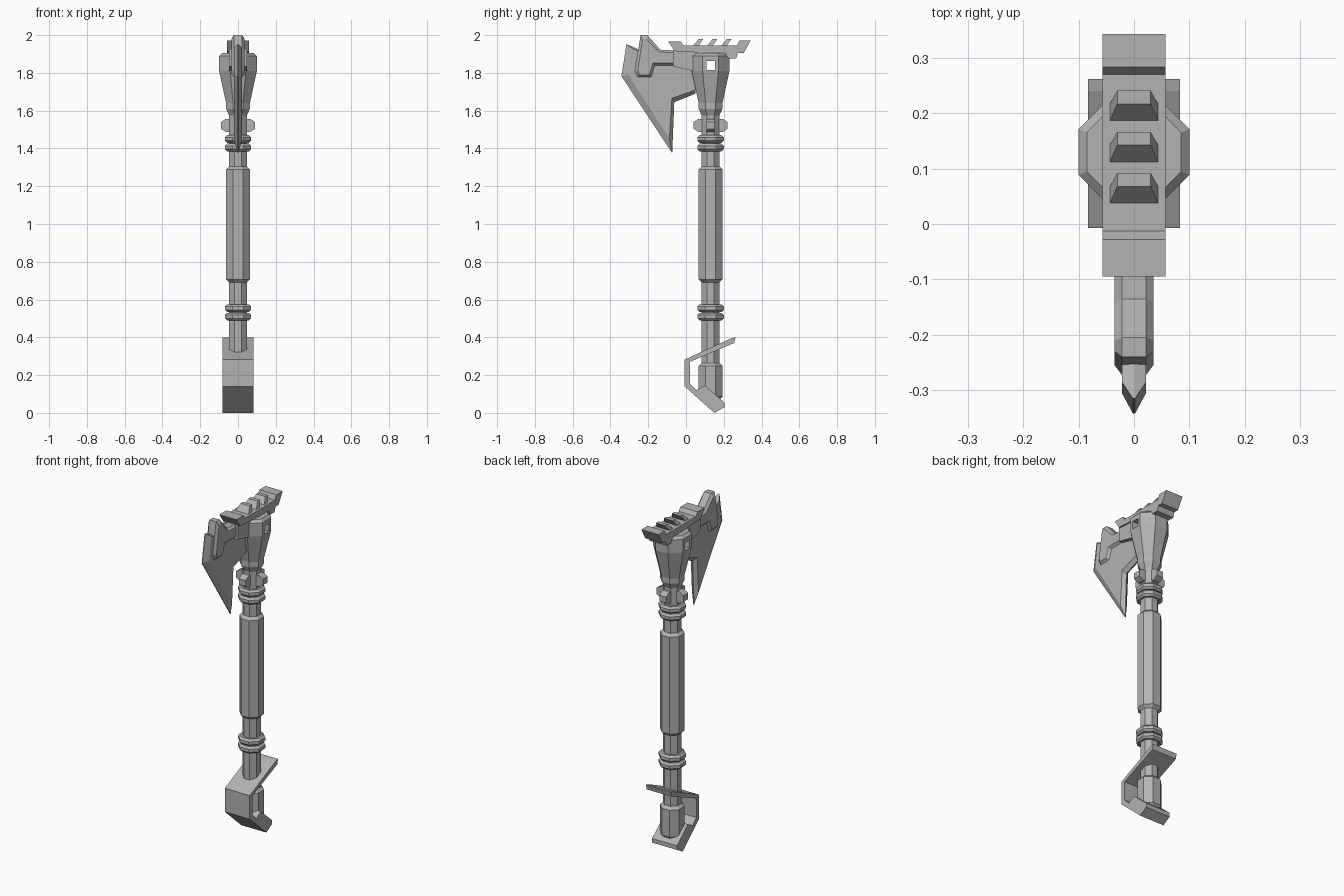
import bpy, bmesh, math
from mathutils import Matrix, Vector

default_cube = bpy.data.objects.get("Cube")
if default_cube:
    bpy.data.objects.remove(default_cube, do_unlink=True)

SHAFT_Y = 0.13
SIDES = 8

# One plain grey metal
metal = bpy.data.materials.new("grey_metal")
metal.use_nodes = True
GREY = (0.45, 0.45, 0.45, 1)
metal.diffuse_color = GREY
metal.node_tree.nodes["Principled BSDF"].inputs["Base Color"].default_value = GREY


def finish(name, bm):
    """Turn a bmesh into a flat shaded object."""
    bmesh.ops.recalc_face_normals(bm, faces=bm.faces)
    mesh = bpy.data.meshes.new(name)
    bm.to_mesh(mesh)
    bm.free()
    mesh.materials.append(metal)
    obj = bpy.data.objects.new(name, mesh)
    bpy.context.collection.objects.link(obj)
    return obj


def loft(name, loops):
    """Join equal-length loops of points and cap both ends."""
    bm = bmesh.new()
    rings = [[bm.verts.new(p) for p in loop] for loop in loops]
    for low, high in zip(rings, rings[1:]):
        for i in range(len(low)):
            j = (i + 1) % len(low)
            bm.faces.new((low[i], low[j], high[j], high[i]))
    for cap in (rings[0], rings[-1]):
        bm.faces.new(cap)
    return finish(name, bm)


def turned(name, profile):
    """Octagonal column around the shaft axis; profile is (flat radius, z)."""
    def ring(radius, z):
        corner = radius / math.cos(math.pi / SIDES)
        angles = [math.tau * (i + 0.5) / SIDES for i in range(SIDES)]
        return [(corner * math.cos(a), SHAFT_Y + corner * math.sin(a), z) for a in angles]
    return loft(name, [ring(r, z) for r, z in profile])


def plate(name, outline, half, inner=None, rim=None):
    """Side outline in (y, z) extruded across x, optionally with bevelled faces."""
    def layer(points, x):
        return [(x, y, z) for y, z in points]
    if inner is None:
        return loft(name, [layer(outline, -half), layer(outline, half)])
    return loft(name, [layer(inner, -half), layer(outline, -rim),
                       layer(outline, rim), layer(inner, half)])


def chamfered(name, radius, low, high, chamfer):
    """Octagonal sleeve with chamfered ends."""
    return turned(name, [(radius - chamfer, low), (radius, low + chamfer),
                         (radius, high - chamfer), (radius - chamfer, high)])


# Shaft, grip and pommel
turned("shaft", [(0.047, 0.15), (0.047, 1.6)])
chamfered("grip", 0.063, 0.69, 1.305, 0.016)
chamfered("pommel", 0.063, 0.07, 0.265, 0.016)

# Paired rings at each end of the grip
for place, base in (("lower", 0.49), ("upper", 1.385)):
    for number in range(2):
        low = base + number * 0.045
        chamfered(f"{place}_ring_{number + 1}", 0.07, low, low + 0.04, 0.011)

# Octagonal head with a square hole through its sides
head = turned("head", [(0.047, 1.575), (0.063, 1.61), (0.063, 1.64),
                       (0.1, 1.81), (0.1, 1.89), (0.085, 1.905)])
bm = bmesh.new()
bmesh.ops.create_cube(bm, size=1)
bmesh.ops.scale(bm, vec=(1, 0.045, 0.048), verts=bm.verts)
bmesh.ops.translate(bm, vec=(0, SHAFT_Y, 1.838), verts=bm.verts)
cutter = finish("hole_cutter", bm)
cutter.hide_render = True
hole = head.modifiers.new("hole", "BOOLEAN")
hole.operation = "DIFFERENCE"
hole.solver = "EXACT"
hole.object = cutter
bpy.context.view_layer.objects.active = head
bpy.ops.object.modifier_apply(modifier=hole.name)
bpy.data.objects.remove(cutter, do_unlink=True)

# Four tapered lugs below the head
for number in range(4):
    turn = Matrix.Rotation(number * math.pi / 2, 3, "Z")
    centre = Vector((0, SHAFT_Y, 1.522))
    loops = []
    for reach, tall in ((0.04, 0.034), (0.065, 0.034), (0.09, 0.018)):
        corners = ((-1, -1), (1, -1), (1, 1), (-1, 1))
        loops.append([centre + turn @ Vector((reach, 0.022 * a, tall * b))
                      for a, b in corners])
    loft(f"lug_{number + 1}", loops)

# Blade with a sharpened rim
plate("blade",
      [(-0.315, 1.953), (-0.342, 1.783), (-0.073, 1.375), (-0.062, 1.645),
       (0.05, 1.69), (0.05, 1.88), (-0.2, 1.9)],
      0.022,
      [(-0.285, 1.93), (-0.305, 1.79), (-0.088, 1.45), (-0.075, 1.665),
       (0.05, 1.71), (0.05, 1.87), (-0.2, 1.89)],
      0.002)

# Thicker cheek plate over the top of the blade
plate("blade_cheek",
      [(-0.24, 2), (-0.272, 1.81), (-0.255, 1.778), (-0.185, 1.778),
       (-0.165, 1.84), (-0.07, 1.84), (0.05, 1.81), (0.05, 1.915),
       (-0.135, 1.922), (-0.205, 2)],
      0.035,
      [(-0.23, 1.975), (-0.255, 1.815), (-0.247, 1.79), (-0.195, 1.79),
       (-0.175, 1.852), (-0.07, 1.852), (0.05, 1.822), (0.05, 1.905),
       (-0.142, 1.91), (-0.21, 1.98)],
      0.022)

# Block joining the blade to the head
plate("blade_mount",
      [(-0.07, 1.92), (-0.07, 1.835), (0.06, 1.805), (0.06, 1.92)], 0.048)

# Rail across the top of the head
plate("top_rail",
      [(-0.095, 1.967), (-0.028, 1.967), (-0.013, 1.945), (0.27, 1.945),
       (0.283, 1.972), (0.343, 1.972), (0.305, 1.905), (0.275, 1.905),
       (0.265, 1.875), (0.225, 1.875), (0.21, 1.9), (-0.06, 1.915)], 0.057)

# Three teeth leaning backwards along the rail
for number in range(3):
    start = 0.037 + number * 0.0745

    def tooth_ring(half, front, back, z):
        return [(-half, start + front, z), (half, start + front, z),
                (half, start + back, z), (-half, start + back, z)]
    loft(f"rail_tooth_{number + 1}", [tooth_ring(0.044, 0, 0.03, 1.944),
                                      tooth_ring(0.03, 0.031, 0.055, 1.98)])

# Hand guard bent around the bottom of the shaft
plate("hand_guard",
      [(0.262, 0.4), (0.255, 0.37), (0.02, 0.27), (0.02, 0.155), (0.055, 0.12),
       (0.1, 0.145), (0.203, 0.055), (0.203, 0.03), (0.15, 0),
       (-0.007, 0.14), (-0.007, 0.282), (0.24, 0.395)], 0.083)
